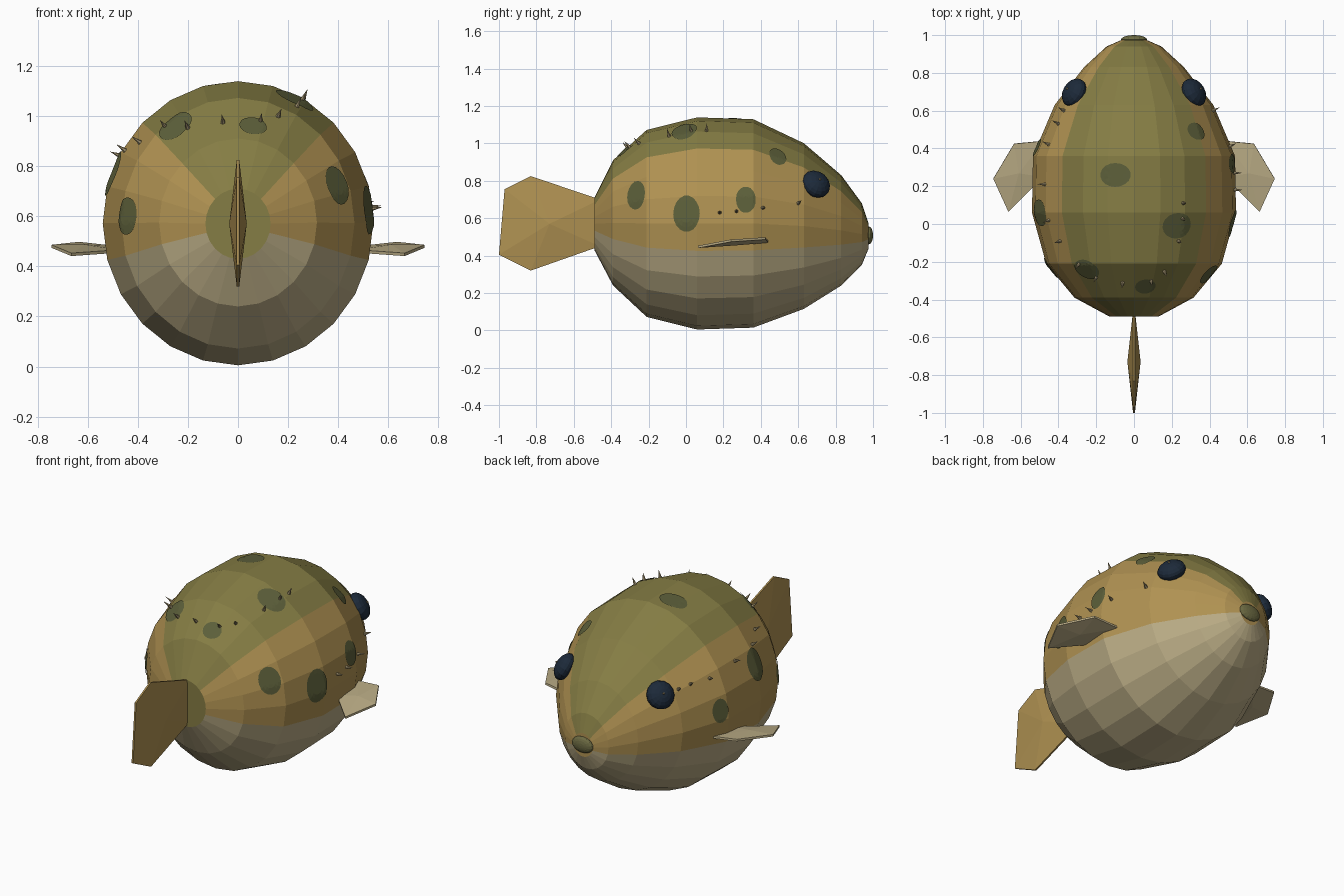
import bpy, bmesh, math
from mathutils import Vector, Matrix
from mathutils.bvhtree import BVHTree

if "Cube" in bpy.data.objects:
    bpy.data.objects.remove(bpy.data.objects["Cube"])


def material(name, rgb):
    m = bpy.data.materials.new(name)
    m.diffuse_color = (*rgb, 1)
    m.use_nodes = True
    m.node_tree.nodes["Principled BSDF"].inputs["Base Color"].default_value = m.diffuse_color
    return m


OLIVE = material("olive back", (0.235, 0.205, 0.058))
TAN = material("tan flank", (0.434, 0.287, 0.084))
CREAM = material("cream belly", (0.500, 0.420, 0.240))
SPOT = material("dark green spot", (0.107, 0.114, 0.042))
NAVY = material("navy eye", (0.012, 0.023, 0.042))
LIP = material("olive lip", (0.150, 0.145, 0.055))
SPINE = material("spine beige", (0.360, 0.290, 0.160))


def add_object(name, bm, *mats):
    bmesh.ops.recalc_face_normals(bm, faces=bm.faces)
    me = bpy.data.meshes.new(name)
    bm.to_mesh(me)
    bm.free()
    for m in mats:
        me.materials.append(m)
    ob = bpy.data.objects.new(name, me)
    bpy.context.collection.objects.link(ob)
    return ob


# Body: elliptical rings (y, centre z, half width, half height)
RINGS = [(-0.49, 0.57, 0.13, 0.14), (-0.39, 0.575, 0.315, 0.335),
         (-0.21, 0.572, 0.465, 0.50), (0.06, 0.572, 0.54, 0.567),
         (0.36, 0.572, 0.535, 0.557), (0.63, 0.558, 0.42, 0.443),
         (0.83, 0.535, 0.265, 0.295), (0.94, 0.515, 0.145, 0.165),
         (0.975, 0.505, 0.065, 0.07)]
SEG = 24
bm = bmesh.new()
loops = []
for y, cz, rx, rz in RINGS:
    loops.append([bm.verts.new((rx * math.sin(math.tau * i / SEG), y,
                                cz + rz * math.cos(math.tau * i / SEG)))
                  for i in range(SEG)])
for a, b in zip(loops, loops[1:]):
    for i in range(SEG):
        j = (i + 1) % SEG
        f = bm.faces.new((a[i], a[j], b[j], b[i]))
        # Olive on top, tan on the flanks, cream below
        angle = abs((i + 0.5) * 360 / SEG - 180)
        f.material_index = 0 if angle > 135 else 1 if angle > 75 else 2
bm.faces.new(loops[0]).material_index = 0
bm.faces.new(loops[-1]).material_index = 1
bmesh.ops.recalc_face_normals(bm, faces=bm.faces)
skin = BVHTree.FromBMesh(bm)
add_object("body", bm, OLIVE, TAN, CREAM)


# Thin plate with raised middle on both sides
def fin(name, outline, centre, normal, edge, bulge, mat):
    n = Vector(normal).normalized()
    bm = bmesh.new()
    top, low = ([bm.verts.new(Vector(p) + n * edge * s) for p in outline] for s in (1, -1))
    for side, s in ((top, 1), (low, -1)):
        mid = bm.verts.new(Vector(centre) + n * bulge * s)
        for i in range(len(side)):
            bm.faces.new((side[i], side[(i + 1) % len(side)], mid))
    for i in range(len(top)):
        j = (i + 1) % len(top)
        bm.faces.new((top[i], top[j], low[j], low[i]))
    add_object(name, bm, mat)


fin("tail_fin", [(0, -0.46, 0.70), (0, -0.83, 0.825), (0, -0.97, 0.755),
                 (0, -1.0, 0.405), (0, -0.83, 0.32), (0, -0.46, 0.45)],
    (0, -0.73, 0.57), (1, 0, 0), 0.005, 0.035, TAN)

for s, side in ((-1, "left"), (1, "right")):
    fin(side + "_side_fin",
        [(s * 0.48, 0.44, 0.475), (s * 0.635, 0.425, 0.492), (s * 0.745, 0.24, 0.48),
         (s * 0.665, 0.065, 0.447), (s * 0.48, 0.25, 0.46)],
        (s * 0.61, 0.27, 0.471), (0, -0.13, 1), 0.006, 0.016, CREAM)


# Ellipsoid whose local z points along the given direction
def ellipsoid(name, loc, direction, size, mat, u=14, v=10):
    bm = bmesh.new()
    rot = Vector(direction).to_track_quat('Z', 'Y').to_matrix().to_4x4()
    bmesh.ops.create_uvsphere(bm, u_segments=u, v_segments=v, radius=1,
                              matrix=Matrix.Translation(loc) @ rot @ Matrix.Diagonal((*size, 1)))
    add_object(name, bm, mat)


# Eyes, with a tiny glint on each, and the lips
for s, side in ((-1, "left"), (1, "right")):
    out = Vector((s * 0.72, 0.42, 0.52)).normalized()
    eye = Vector((s * 0.317, 0.695, 0.782))
    ellipsoid(side + "_eye", eye, out, (0.08, 0.08, 0.05), NAVY)
    ellipsoid(side + "_eye_glint", eye + out * 0.05, out, (0.007, 0.007, 0.008), SPINE, 6, 4)
ellipsoid("lips", (0, 0.977, 0.508), (0, 1, 0), (0.07, 0.048, 0.023), LIP)

# Spots: thin discs laid on the skin (x, y, z, half length, half height)
SPOTS = [(-0.25, -0.24, 0.96, 0.065, 0.075), (0.06, -0.33, 0.96, 0.05, 0.055),
         (0.40, -0.27, 0.725, 0.062, 0.08), (-0.44, -0.23, 0.60, 0.065, 0.075),
         (0.53, 0.0, 0.625, 0.073, 0.098), (0.23, -0.01, 1.07, 0.07, 0.085),
         (-0.10, 0.26, 1.13, 0.063, 0.083), (0.33, 0.49, 0.93, 0.05, 0.06),
         (0.52, 0.32, 0.70, 0.053, 0.073), (-0.50, 0.06, 0.77, 0.073, 0.095),
         (-0.52, 0.41, 0.63, 0.05, 0.07)]
for k, (x, y, z, ra, rb) in enumerate(SPOTS):
    p, n, _, _ = skin.find_nearest(Vector((x, y, z)))
    v = n.cross((0, 1, 0)).normalized()
    u = v.cross(n)

    def on_skin(r, t):
        q = p + u * (ra * r * math.cos(t)) + v * (rb * r * math.sin(t))
        hit, hn, _, _ = skin.find_nearest(q)
        return hit + hn * 0.005

    bm = bmesh.new()
    mid = bm.verts.new(on_skin(0, 0))
    prev = None
    for r in (0.25, 0.5, 0.75, 1):
        ring = [bm.verts.new(on_skin(r, math.tau * i / 18)) for i in range(18)]
        for i in range(18):
            j = (i + 1) % 18
            if prev:
                bm.faces.new((prev[i], prev[j], ring[j], ring[i]))
            else:
                bm.faces.new((mid, ring[i], ring[j]))
        prev = ring
    bm.normal_update()
    if sum((f.normal.dot(n) for f in bm.faces)) < 0:
        bmesh.ops.reverse_faces(bm, faces=bm.faces)
    me = bpy.data.meshes.new("spot")
    bm.to_mesh(me)
    bm.free()
    me.materials.append(SPOT)
    bpy.context.collection.objects.link(bpy.data.objects.new(f"spot_{k + 1}", me))

# Spines: a row of small cones winding around the back
TOP_ROW = [(-0.37, 0.60), (-0.40, 0.53), (-0.45, 0.42), (-0.47, 0.21), (-0.45, 0.02),
           (-0.39, -0.09), (-0.29, -0.21), (-0.20, -0.28), (-0.06, -0.31), (0.09, -0.30),
           (0.16, -0.25), (0.235, -0.09), (0.255, 0.03), (0.26, 0.11)]
SIDE_ROW = [(0.18, 0.63), (0.27, 0.637), (0.41, 0.655), (0.60, 0.68)]
hits = [skin.ray_cast(Vector((x, y, 3)), Vector((0, 0, -1))) for x, y in TOP_ROW]
hits += [skin.ray_cast(Vector((3, y, z)), Vector((-1, 0, 0))) for y, z in SIDE_ROW]
bm = bmesh.new()
for p, n, _, _ in hits:
    if p is not None:
        bmesh.ops.create_cone(bm, cap_ends=True, segments=6, radius1=0.011, radius2=0, depth=0.05,
                              matrix=Matrix.Translation(p + n * 0.02)
                              @ n.to_track_quat('Z', 'Y').to_matrix().to_4x4())
add_object("spines", bm, SPINE)
